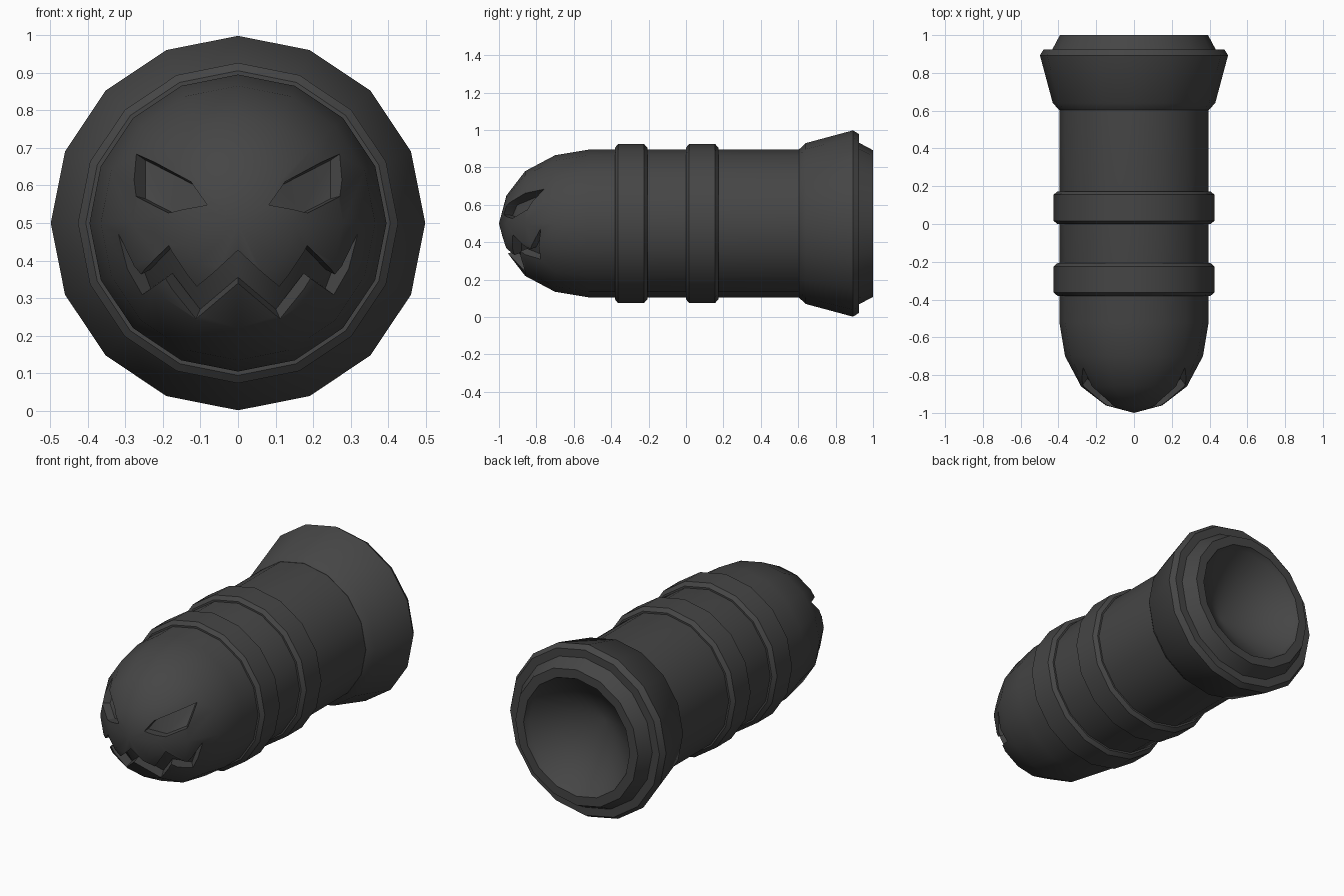
import bpy, bmesh, math
from mathutils import Vector

if "Cube" in bpy.data.objects:
    bpy.data.objects.remove(bpy.data.objects["Cube"])

SIDES = 16
CZ = 0.5

dark = bpy.data.materials.new("dark_metal")
dark.diffuse_color = (0.06, 0.06, 0.06, 1)
dark.use_nodes = True
dark.node_tree.nodes["Principled BSDF"].inputs["Base Color"].default_value = dark.diffuse_color


def finish(bm, name):
    bmesh.ops.recalc_face_normals(bm, faces=bm.faces)
    me = bpy.data.meshes.new(name)
    bm.to_mesh(me)
    bm.free()
    me.materials.append(dark)
    ob = bpy.data.objects.new(name, me)
    bpy.context.collection.objects.link(ob)
    return ob


def smooth(ob):
    bpy.ops.object.select_all(action='DESELECT')
    ob.select_set(True)
    bpy.context.view_layer.objects.active = ob
    bpy.ops.object.shade_smooth_by_angle(angle=math.radians(33))


def lathe(name, profile, closed=False):
    """Revolve (y, radius) points around the long axis."""
    bm = bmesh.new()
    rings = []
    for y, r in profile:
        n = SIDES if r > 0 else 1
        rings.append([bm.verts.new((r * math.sin(2 * math.pi * i / SIDES), y,
                                    CZ + r * math.cos(2 * math.pi * i / SIDES)))
                      for i in range(n)])
    pairs = list(zip(rings, rings[1:])) + ([(rings[-1], rings[0])] if closed else [])
    for a, b in pairs:
        for i in range(SIDES):
            j = (i + 1) % SIDES
            quad = [a[i % len(a)], a[j % len(a)], b[j % len(b)], b[i % len(b)]]
            bm.faces.new(list(dict.fromkeys(quad)))
    return finish(bm, name)


# Round-nosed body
nose = [(-1, 0), (-0.96, 0.15), (-0.86, 0.28), (-0.70, 0.365), (-0.52, 0.395)]
body = lathe("body", nose + [(0.66, 0.395), (0.66, 0)])

# Two raised bands
for name, y in (("front_band", -0.38), ("rear_band", 0.0)):
    smooth(lathe(name, [(y, 0.37), (y, 0.405), (y + 0.017, 0.426), (y + 0.155, 0.426),
                        (y + 0.173, 0.405), (y + 0.173, 0.37)], closed=True))

# Flared tail with hollow nozzle
smooth(lathe("tail_nozzle", [(0.604, 0), (0.604, 0.396), (0.64, 0.43), (0.893, 0.498),
                             (0.925, 0.478), (0.925, 0.432), (1, 0.392), (1, 0.34),
                             (0.97, 0.325), (0.74, 0)]))


# Carved face
def on_nose(x, z):
    r = math.hypot(x, z - CZ)
    for (y0, r0), (y1, r1) in zip(nose, nose[1:]):
        if r <= r1:
            return Vector((x, y0 + (y1 - y0) * (r - r0) / (r1 - r0), z))
    return Vector((x, -0.52, z))


def carve(name, outline):
    """Cut a shallow recess whose walls point to the dome centre."""
    centre = Vector((0, -0.5, CZ))
    bm = bmesh.new()
    outer, inner = [[bm.verts.new(centre + s * (on_nose(x, z) - centre))
                     for x, z in outline] for s in (1.3, 0.9)]
    n = len(outline)
    for i in range(n):
        j = (i + 1) % n
        bm.faces.new((outer[i], outer[j], inner[j], inner[i]))
    caps = [bm.faces.new(outer), bm.faces.new(inner)]
    bmesh.ops.triangulate(bm, faces=caps)
    cutter = finish(bm, name)
    cutter.hide_render = True
    mod = body.modifiers.new(name, 'BOOLEAN')
    mod.operation = 'DIFFERENCE'
    mod.solver = 'EXACT'
    mod.object = cutter
    bpy.context.view_layer.objects.active = body
    bpy.ops.object.modifier_apply(modifier=mod.name)
    bpy.data.objects.remove(cutter)


eye = [(0.274, 0.686), (0.274, 0.572), (0.186, 0.527), (0.082, 0.548), (0.125, 0.61)]
for side in (1, -1):
    carve("eye_cutter", [(side * x, z) for x, z in eye])

upper = [(0, 0.428), (0.11, 0.33), (0.185, 0.44), (0.26, 0.362), (0.322, 0.474)]
lower = [(0.258, 0.307), (0.194, 0.352), (0.112, 0.245), (0, 0.34)]
half = upper + lower
carve("mouth_cutter", half + [(-x, z) for x, z in reversed(half) if x > 0])
smooth(body)
